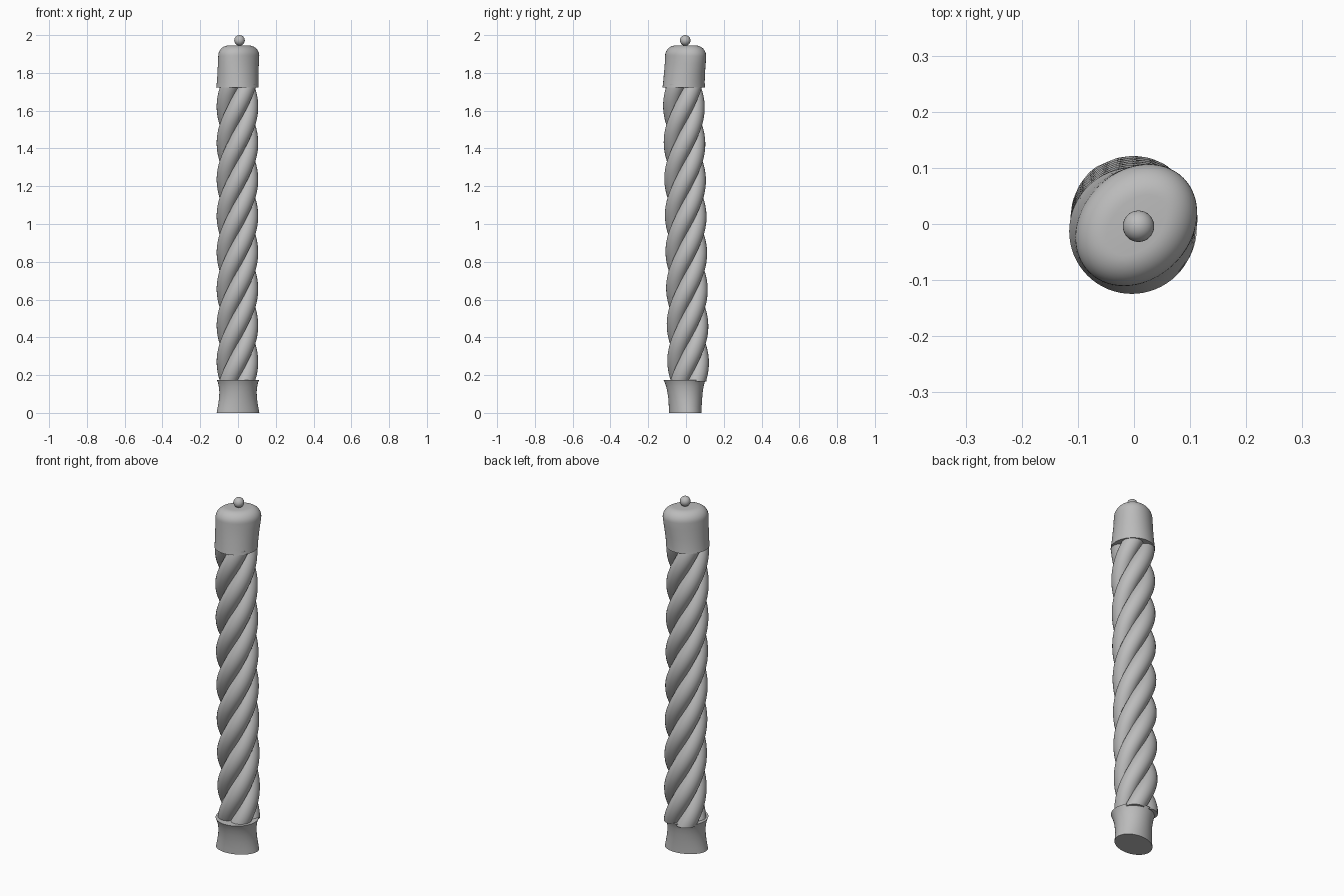
import bpy, bmesh
from math import sin, cos, pi, radians

cube = bpy.data.objects.get("Cube")
if cube:
    bpy.data.objects.remove(cube)

grey = bpy.data.materials.new("plain grey")
grey.use_nodes = True
tone = (0.5, 0.5, 0.5, 1)
grey.diffuse_color = tone
grey.node_tree.nodes["Principled BSDF"].inputs["Base Color"].default_value = tone


def finish(obj, name):
    obj.name = name
    obj.data.materials.append(grey)
    bpy.ops.object.select_all(action='DESELECT')
    obj.select_set(True)
    bpy.context.view_layer.objects.active = obj
    bpy.ops.object.shade_smooth_by_angle(angle=radians(40))


def loft(name, rings, sides):
    """Skin level elliptical rings: (z, centre x, centre y, semi-axis a, b, turn)."""
    bm = bmesh.new()
    loops = []
    for z, cx, cy, a, b, turn in rings:
        loop = []
        for i in range(sides):
            t = 2 * pi * i / sides - turn
            u, v = a * cos(t), b * sin(t)
            loop.append(bm.verts.new((cx + u * cos(turn) - v * sin(turn),
                                      cy + u * sin(turn) + v * cos(turn), z)))
        loops.append(loop)
    for low, high in zip(loops, loops[1:]):
        for i in range(sides):
            j = (i + 1) % sides
            bm.faces.new((low[i], low[j], high[j], high[i]))
    bm.faces.new(loops[0][::-1])
    bm.faces.new(loops[-1])
    bmesh.ops.recalc_face_normals(bm, faces=bm.faces)
    mesh = bpy.data.meshes.new(name)
    bm.to_mesh(mesh)
    bm.free()
    obj = bpy.data.objects.new(name, mesh)
    bpy.context.collection.objects.link(obj)
    finish(obj, name)


# Four twisted strands making two full turns along a slightly leaning axis
BOTTOM, TOP, STEPS = 0.165, 1.74, 128
PITCH, ORBIT, RADIUS = 0.772, 0.062, 0.048


def strand_ring(step, start):
    z = BOTTOM + (TOP - BOTTOM) * step / STEPS
    turn = start + 2 * pi * (z - 0.27) / PITCH
    lean = 0.013 - 0.026 * (z - BOTTOM) / (TOP - BOTTOM)
    return (z, ORBIT * cos(turn) - 0.003, ORBIT * sin(turn) + lean,
            RADIUS, RADIUS * 1.12, turn)


for k in range(4):
    loft(f"strand_{k + 1}", [strand_ring(s, k * pi / 2) for s in range(STEPS + 1)], 24)

# Flared base: oval foot, narrow waist, round rim
foot_turn = radians(15)
loft("base", [
    (0.0, 0, -0.004, 0.115, 0.084, foot_turn),
    (0.03, 0, -0.004, 0.109, 0.085, foot_turn),
    (0.07, 0, -0.004, 0.102, 0.088, foot_turn),
    (0.11, 0, -0.005, 0.099, 0.093, foot_turn),
    (0.14, 0, -0.006, 0.102, 0.099, foot_turn),
    (0.16, 0, -0.007, 0.106, 0.105, foot_turn),
    (0.175, 0, -0.007, 0.112, 0.112, foot_turn)], 64)

# Cap: round skirt turning into a diagonal oval with a domed shoulder
diagonal = radians(45)
cap = [(1.722, -0.003, -0.012, 0.113, 0.112, diagonal),
       (1.75, -0.002, -0.011, 0.112, 0.108, diagonal),
       (1.80, 0, -0.008, 0.114, 0.103, diagonal),
       (1.85, 0.002, -0.004, 0.117, 0.099, diagonal)]
for s in range(11):
    t = pi / 2 * s / 10
    inset = 0.055 * (1 - cos(t))
    cap.append((1.89 + 0.055 * sin(t), 0.004, -0.002,
                0.119 - inset, 0.097 - inset, diagonal))
loft("cap", cap, 64)

# Finial ball
bpy.ops.mesh.primitive_uv_sphere_add(segments=32, ring_count=16, radius=0.028,
                                     location=(0.008, -0.004, 1.972))
finish(bpy.context.object, "finial_ball")
